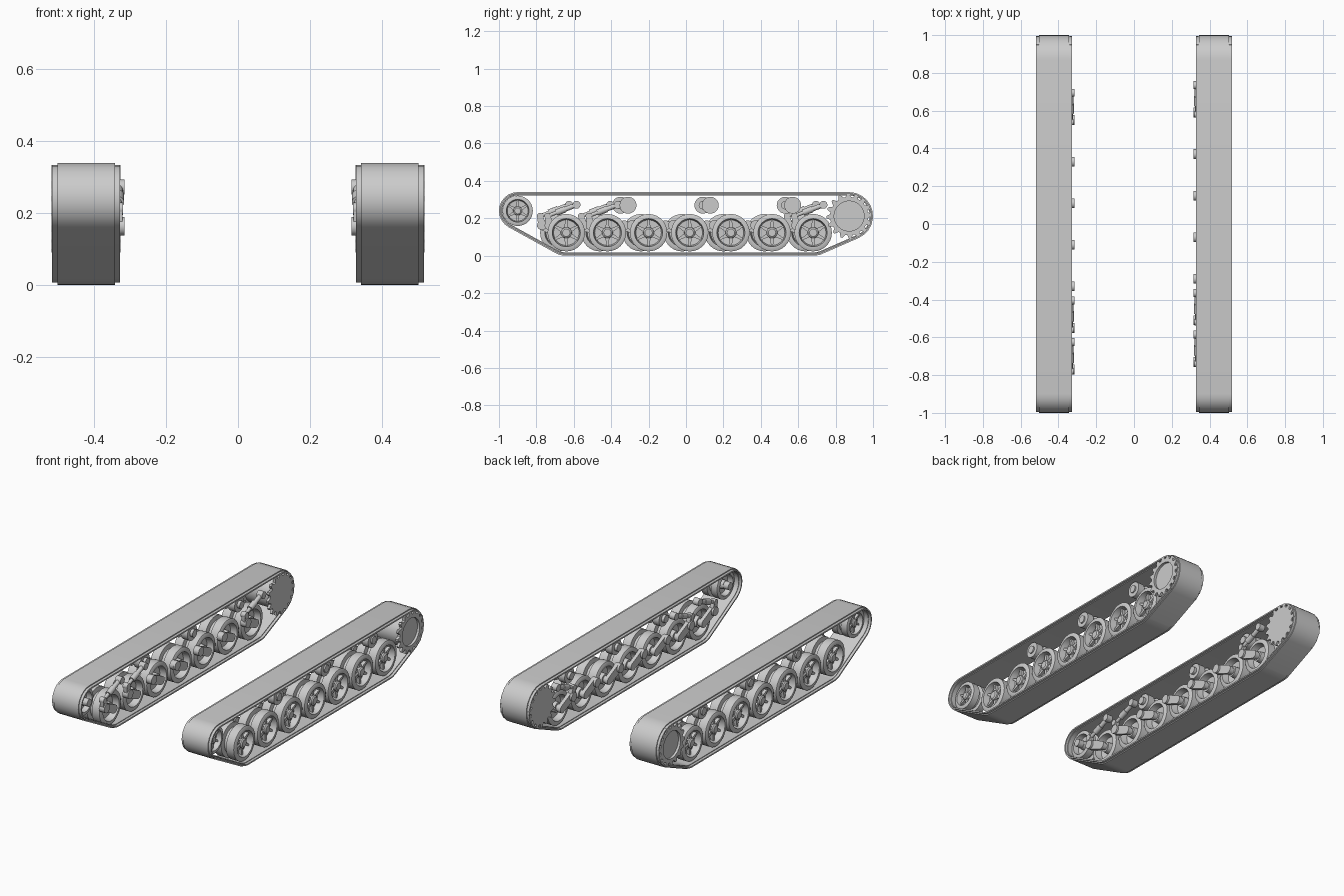
import bpy, bmesh, math
from mathutils import Matrix, Vector

cube = bpy.data.objects.get("Cube")
if cube:
    bpy.data.objects.remove(cube, do_unlink=True)

grey = bpy.data.materials.new("track grey")
grey.use_nodes = True
COLOUR = (0.6, 0.6, 0.6, 1)
grey.diffuse_color = COLOUR
grey.node_tree.nodes["Principled BSDF"].inputs["Base Color"].default_value = COLOUR


def finish(name, bm, side):
    """Mirror to the wanted side, fix normals, smooth by angle, link."""
    for v in bm.verts:
        v.co.x *= side
    bmesh.ops.recalc_face_normals(bm, faces=bm.faces)
    me = bpy.data.meshes.new(name)
    bm.to_mesh(me)
    bm.free()
    me.materials.append(grey)
    for p in me.polygons:
        p.use_smooth = True
    me.set_sharp_from_angle(angle=math.radians(32))
    ob = bpy.data.objects.new(name + ("_left" if side > 0 else "_right"), me)
    bpy.context.collection.objects.link(ob)
    return ob


def bridge(bm, rings, closed):
    """Quads between successive rings of equal length."""
    n = len(rings[0])
    pairs = list(zip(rings, rings[1:]))
    if closed:
        pairs.append((rings[-1], rings[0]))
    for a, b in pairs:
        for i in range(n):
            j = (i + 1) % n
            bm.faces.new((a[i], a[j], b[j], b[i]))


def ring(bm, x, outline):
    return [bm.verts.new((x, y, z)) for y, z in outline]


def belt_outline(circles, grow=0.0, steps=10):
    """Tight loop around circles (y, z, r), listed counterclockwise."""
    normals = []
    for a, b in zip(circles, circles[1:] + circles[:1]):
        d = math.hypot(b[0] - a[0], b[1] - a[1])
        normals.append(math.atan2(b[1] - a[1], b[0] - a[0]) - math.acos((a[2] - b[2]) / d))
    pts = []
    for i, (y, z, r) in enumerate(circles):
        start = normals[i - 1]
        sweep = (normals[i] - start) % math.tau
        for k in range(steps + 1):
            t = start + sweep * k / steps
            pts.append((y + (r + grow) * math.cos(t), z + (r + grow) * math.sin(t)))
    return pts


def prism(name, outlines, x0, x1, side):
    bm = bmesh.new()
    for outline in outlines:
        a, b = ring(bm, x0, outline), ring(bm, x1, outline)
        bridge(bm, [a, b], False)
        bm.faces.new(a)
        bm.faces.new(b)
    return finish(name, bm, side)


def hoop(name, outer, inner, x0, x1, side):
    bm = bmesh.new()
    rings = [ring(bm, x0, outer), ring(bm, x1, outer), ring(bm, x1, inner), ring(bm, x0, inner)]
    bridge(bm, rings, True)
    return finish(name, bm, side)


def lathe(name, profile, place, side, segments=32):
    """Spin (x, radius) pairs about the local x axis."""
    bm = bmesh.new()
    rings = []
    for x, r in profile:
        angles = [math.tau * k / segments for k in range(segments)]
        rings.append(ring(bm, x, [(r * math.cos(t), r * math.sin(t)) for t in angles]))
    bridge(bm, rings, False)
    bm.faces.new(rings[0])
    bm.faces.new(rings[-1])
    bm.transform(place)
    return finish(name, bm, side)


def at(y, z):
    return Matrix.Translation((0, y, z))


def pin(name, y, z, r, x0, x1, side):
    return lathe(name, [(x0, r), (x1, r)], at(y, z), side, 20)


MID = 0.423
WHEEL = [(.36, .03), (.395, .032), (.39, .068), (.352, .075), (.352, .088), (.358, .1),
         (.408, .1), (.412, .075), (.436, .075), (.44, .1), (.49, .1), (.496, .088),
         (.496, .075), (.458, .068), (.455, .03), (.484, .028), (.49, .02)]


def spoked_wheel(name, y, z, scale, width, side):
    def wx(x):
        return MID + (x - MID) * width
    lathe(name, [(wx(x), r * scale) for x, r in WHEEL], at(y, z), side)
    spokes = []
    for k in range(6):
        t = math.radians(60 * k + 30)
        c, s = math.cos(t), math.sin(t)
        shape = [(.026, -.011), (.071, -.005), (.071, .005), (.026, .011)]
        spokes.append([(y + scale * (u * c - v * s), z + scale * (u * s + v * c)) for u, v in shape])
    prism(name + "_spokes", spokes, wx(.45), wx(.476), side)


IDLER, SPROCKET = (-.9, .24, .1), (.872, .212, .128)
ROUTE = [(-.64, .125, .125), (.68, .125, .125), SPROCKET, IDLER]

# Toothed outline of the drive sprocket
TEETH = 16
teeth, bore = [], []
for k in range(TEETH * 4):
    t = math.tau * k / (TEETH * 4)
    r = .122 if k % 4 < 2 else .102
    teeth.append((SPROCKET[0] + r * math.cos(t), SPROCKET[1] + r * math.sin(t)))
    bore.append((SPROCKET[0] + .08 * math.cos(t), SPROCKET[1] + .08 * math.sin(t)))

for side in (1, -1):
    # Track belt with slightly recessed link ends
    hoop("track_belt", belt_outline(ROUTE), belt_outline(ROUTE, -.018), .343, .503, side)
    for x0, x1 in ((.328, .343), (.503, .518)):
        hoop("track_link_ends", belt_outline(ROUTE, -.006), belt_outline(ROUTE, -.014), x0, x1, side)

    # Drive sprocket: open toothed ring outside, full toothed plate inside
    hoop("sprocket_outer_ring", teeth, bore, .503, .519, side)
    prism("sprocket_inner_plate", [teeth], .327, .342, side)
    pin("sprocket_drum", SPROCKET[0], SPROCKET[1], .09, .342, .505, side)

    # Front idler
    spoked_wheel("idler_wheel", IDLER[0], IDLER[1], .81, .8, side)
    pin("idler_axle", IDLER[0], IDLER[1], .022, .34, .4, side)

    # The running gear is staggered between the two sides
    shift = 0 if side > 0 else -.04
    for i in range(7):
        y, z = -.64 + .22 * i + shift, .123
        spoked_wheel("road_wheel", y, z, 1, 1, side)
        pivot = (y - .09, .163)
        # Swing arm and its pivot
        prism("swing_arm", [belt_outline([(y, z, .024), (*pivot, .026)])], .328, .349, side)
        pin("wheel_axle", y, z, .02, .33, .4, side)
        pin("arm_pivot", *pivot, .026, .316, .352, side)

        # Dampers on the first two wheels and the last
        if i in (0, 1, 6):
            low, high = Vector((.334, y - .1, .212)), Vector((.334, y + .055, .272))
            prism("damper_lever", [belt_outline([(*pivot, .02), (low.y, low.z, .016)])], .322, .345, side)
            pin("damper_lower_eye", low.y, low.z, .017, .32, .35, side)
            pin("damper_upper_eye", high.y, high.z, .021, .316, .352, side)
            axis = high - low
            place = Matrix.Translation(low) @ Vector((1, 0, 0)).rotation_difference(axis).to_matrix().to_4x4()
            n = axis.length
            body = [(0, .01), (.3, .01), (.3, .017), (.62, .017), (.62, .013), (1, .013)]
            lathe("damper", [(u * n, r) for u, r in body], place, side, 16)

    # Return rollers under the upper run
    for y in (-.31, .13, .57):
        roller = [(.345, .022), (.362, .022), (.362, .045), (.405, .045), (.405, .03),
                  (.44, .03), (.44, .045), (.482, .045), (.482, .022), (.49, .022)]
        lathe("return_roller", roller, at(y + shift, .27), side, 28)
